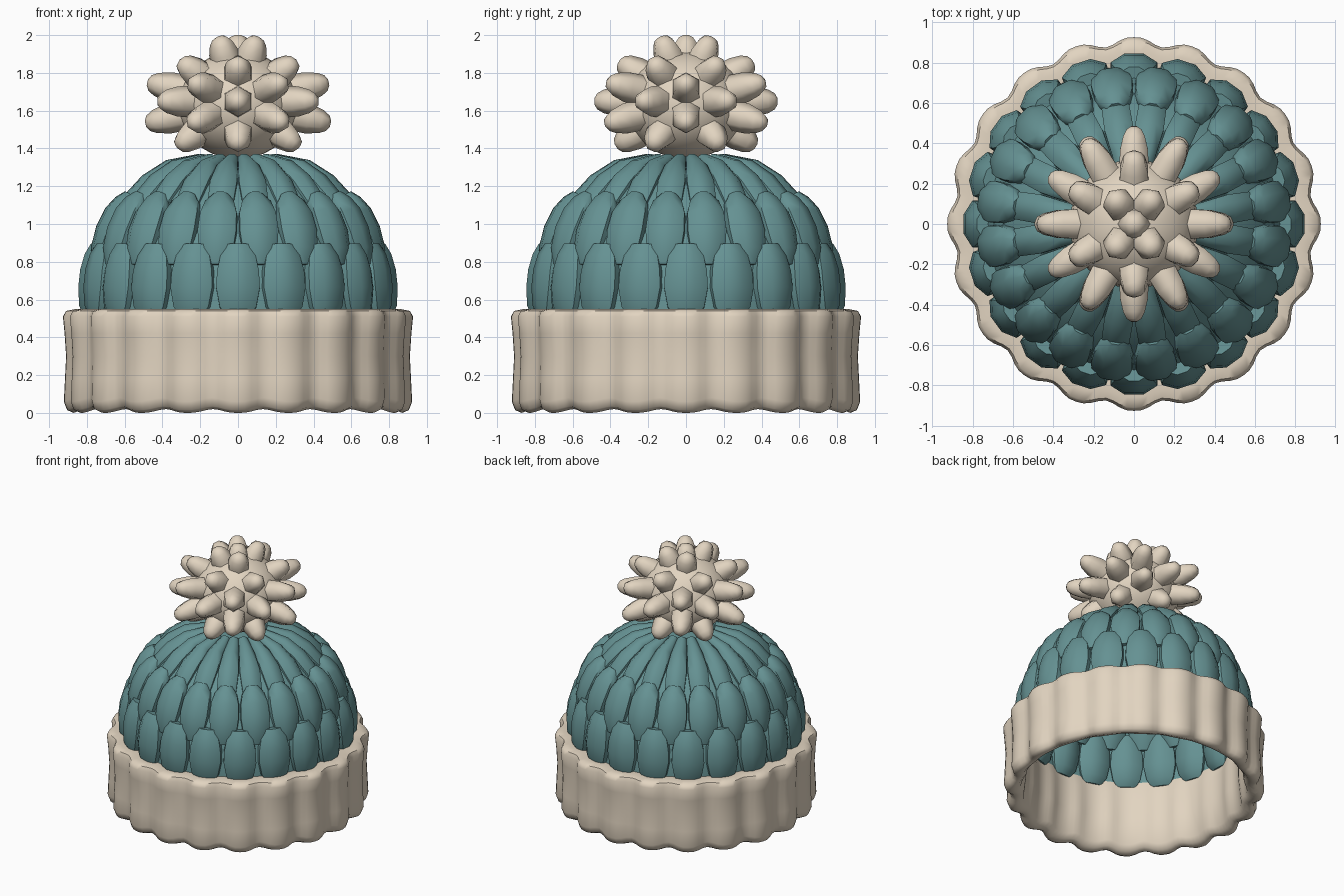
import bpy, bmesh
from math import sin, cos, pi, radians
from mathutils import Vector

cube = bpy.data.objects.get("Cube")
if cube:
    bpy.data.objects.remove(cube, do_unlink=True)

LOBES = 20
STEP = 2 * pi / LOBES
UP = Vector((0, 0, 1))


def material(name, rgb):
    m = bpy.data.materials.new(name)
    m.use_nodes = True
    m.diffuse_color = (*rgb, 1)
    m.node_tree.nodes["Principled BSDF"].inputs["Base Color"].default_value = (*rgb, 1)
    return m


cream = material("cream wool", (0.76, 0.66, 0.53))
teal = material("teal wool", (0.13, 0.285, 0.29))


def finish(name, bm, mat, angle):
    bmesh.ops.recalc_face_normals(bm, faces=bm.faces)
    mesh = bpy.data.meshes.new(name)
    bm.to_mesh(mesh)
    bm.free()
    mesh.materials.append(mat)
    mesh.shade_smooth()
    mesh.set_sharp_from_angle(angle=radians(angle))
    obj = bpy.data.objects.new(name, mesh)
    bpy.context.collection.objects.link(obj)
    return obj


def bridge(bm, a, b):
    n = len(a)
    for i in range(n):
        j = (i + 1) % n
        bm.faces.new((a[i], a[j], b[j], b[i]))


def tube(bm, frames, sides):
    """Loft closed rings; each frame is centre, half axis u, half axis v."""
    rings = []
    for c, u, v in frames:
        angles = [2 * pi * (i + 0.5) / sides for i in range(sides)]
        rings.append([bm.verts.new(c + u * cos(a) + v * sin(a)) for a in angles])
    for a, b in zip(rings, rings[1:]):
        bridge(bm, a, b)
    bm.faces.new(rings[0])
    bm.faces.new(rings[-1])


def petal_row(name, stations, shift):
    """Ring of knit stitches; a station is radius, height, half width, half depth."""
    bm = bmesh.new()
    for k in range(LOBES):
        a = pi / 2 + (k + shift) * STEP
        out = Vector((cos(a), sin(a), 0))
        side = Vector((-sin(a), cos(a), 0))
        pts = [out * s[0] + UP * s[1] for s in stations]
        frames = []
        for i, (r, z, w, d) in enumerate(stations):
            along = pts[min(i + 1, len(pts) - 1)] - pts[max(i - 1, 0)]
            normal = side.cross(along).normalized()
            frames.append((pts[i], side * w, normal * d))
        tube(bm, frames, 8)
    return finish(name, bm, teal, 50)


# Folded brim with soft ribs: radius, height, rib depth
brim = [(0.80, 0.05, 0.02), (0.83, 0.015, 0.025), (0.87, 0.0, 0.03), (0.905, 0.015, 0.035),
        (0.922, 0.06, 0.04), (0.916, 0.18, 0.033), (0.91, 0.3, 0.028), (0.918, 0.42, 0.033),
        (0.927, 0.51, 0.04), (0.91, 0.54, 0.035), (0.86, 0.55, 0.02), (0.79, 0.545, 0.01),
        (0.775, 0.45, 0.015), (0.78, 0.25, 0.02)]
bm = bmesh.new()
PER = 8
columns = []
for i in range(LOBES * PER):
    a = pi / 2 + (i / PER) * STEP
    notch = (0.5 - 0.5 * cos(2 * pi * i / PER)) ** 1.5
    columns.append([])
    for r, z, depth in brim:
        rr = r - depth * notch
        zz = z + (0.02 * notch if z < 0.1 else 0)
        columns[-1].append(bm.verts.new((rr * cos(a), rr * sin(a), zz)))
for i, col in enumerate(columns):
    bridge(bm, col, columns[(i + 1) % len(columns)])
finish("brim", bm, cream, 50)

# Thin crown shell behind the stitches
crown = [(0.785, 0.53), (0.775, 0.7), (0.72, 0.9), (0.63, 1.07), (0.5, 1.2),
         (0.35, 1.3), (0.2, 1.35)]
bm = bmesh.new()
rings = []
for r, z in crown:
    rings.append([bm.verts.new((r * cos(k * STEP / 2), r * sin(k * STEP / 2), z))
                  for k in range(2 * LOBES)])
for a, b in zip(rings, rings[1:]):
    bridge(bm, a, b)
bm.faces.new(rings[-1])
finish("crown_shell", bm, teal, 40)

# Three rows of stitches, bottom to top
petal_row("lower_stitches", [(0.795, 0.51, 0.07, 0.03), (0.782, 0.56, 0.105, 0.065),
          (0.772, 0.66, 0.125, 0.08), (0.762, 0.75, 0.12, 0.08),
          (0.748, 0.83, 0.1, 0.07), (0.737, 0.89, 0.07, 0.045)], 0)
petal_row("middle_stitches", [(0.745, 0.78, 0.06, 0.035), (0.725, 0.86, 0.1, 0.065),
          (0.69, 0.96, 0.112, 0.075), (0.645, 1.05, 0.105, 0.075),
          (0.605, 1.11, 0.083, 0.062), (0.575, 1.15, 0.045, 0.04)], 0.5)
petal_row("upper_stitches", [(0.62, 1.03, 0.05, 0.03), (0.57, 1.11, 0.075, 0.06),
          (0.47, 1.215, 0.078, 0.062), (0.36, 1.295, 0.06, 0.052),
          (0.2, 1.345, 0.035, 0.03)], 0.5)

# Pompom core
bm = bmesh.new()
bmesh.ops.create_uvsphere(bm, u_segments=24, v_segments=14, radius=1)
for v in bm.verts:
    v.co = Vector((v.co.x * 0.32, v.co.y * 0.32, v.co.z * 0.285 + 1.63))
finish("pompom_core", bm, cream, 40)

# Pompom tufts: tip radius, tip height, directions in degrees
CENTRE = Vector((0, 0, 1.645))
even = range(0, 360, 60)
odd = range(30, 390, 60)
tufts = [(0, 2.0, [0]), (0.165, 1.99, [53, 127, 233, 307]), (0.355, 1.86, odd),
         (0.48, 1.75, even), (0.485, 1.65, odd), (0.49, 1.53, even), (0.37, 1.41, odd)]
bm = bmesh.new()
for r, z, directions in tufts:
    for deg in directions:
        a = radians(deg)
        out = Vector((cos(a), sin(a), 0))
        tip = out * r + UP * z
        axis = tip - CENTRE
        u = Vector((-sin(a), cos(a), 0))
        v = axis.normalized().cross(u)
        frames = [(CENTRE + axis * f, u * w, v * w) for f, w in
                  ((0.5, 0.086), (0.76, 0.08), (0.9, 0.062), (0.97, 0.042), (1.0, 0.016))]
        tube(bm, frames, 6)
finish("pompom_tufts", bm, cream, 62)
